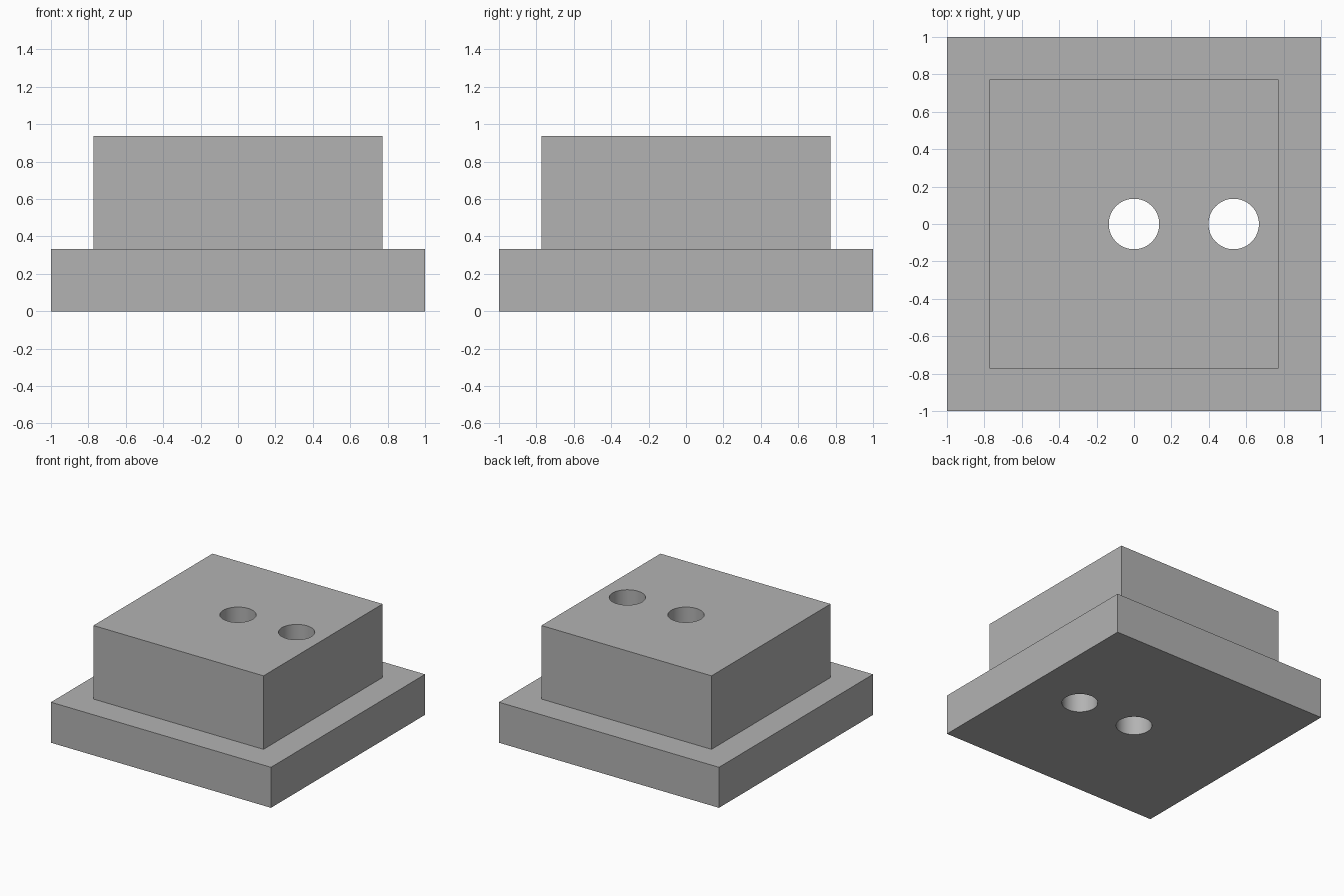
import bpy
import math

default = bpy.data.objects.get("Cube")
if default:
    bpy.data.objects.remove(default, do_unlink=True)

BASE_TOP, BLOCK_TOP = 0.333, 0.937
BASE_HALF, BLOCK_HALF = 1.0, 0.773
HOLE_RADIUS = 0.135
HOLE_XS = (0.0, 0.533)

grey = bpy.data.materials.new("plain grey")
grey.use_nodes = True
colour = (0.45, 0.45, 0.45, 1)
grey.diffuse_color = colour
grey.node_tree.nodes["Principled BSDF"].inputs["Base Color"].default_value = colour


def square_ring(half, z):
    return [(x * half, y * half, z) for x, y in ((-1, -1), (1, -1), (1, 1), (-1, 1))]


# Stepped block: square plate with a smaller square block rising from it
rings = [(BASE_HALF, 0), (BASE_HALF, BASE_TOP), (BLOCK_HALF, BASE_TOP), (BLOCK_HALF, BLOCK_TOP)]
verts = [v for half, z in rings for v in square_ring(half, z)]
faces = [(3, 2, 1, 0)]
for r in range(len(rings) - 1):
    for i in range(4):
        a, b = r * 4 + i, r * 4 + (i + 1) % 4
        faces.append((a, b, b + 4, a + 4))
top = 4 * (len(rings) - 1)
faces.append(tuple(range(top, top + 4)))

mesh = bpy.data.meshes.new("stepped_block")
mesh.from_pydata(verts, [], faces)
mesh.materials.append(grey)
block = bpy.data.objects.new("stepped_block", mesh)
bpy.context.collection.objects.link(block)

# Round holes drilled right through
for x in HOLE_XS:
    bpy.ops.mesh.primitive_cylinder_add(vertices=64, radius=HOLE_RADIUS, depth=2,
                                        location=(x, 0, BLOCK_TOP / 2))
    cutter = bpy.context.object
    cutter.name = "hole_cutter"
    cutter.hide_render = True
    cutter.data.materials.append(grey)
    bpy.context.view_layer.objects.active = block
    drill = block.modifiers.new("hole", 'BOOLEAN')
    drill.operation = 'DIFFERENCE'
    drill.solver = 'EXACT'
    drill.object = cutter
    bpy.ops.object.modifier_apply(modifier=drill.name)
    bpy.data.objects.remove(cutter, do_unlink=True)

# Smooth hole walls, sharp block edges
bpy.ops.object.select_all(action='DESELECT')
block.select_set(True)
bpy.context.view_layer.objects.active = block
bpy.ops.object.shade_smooth_by_angle(angle=math.radians(30))
